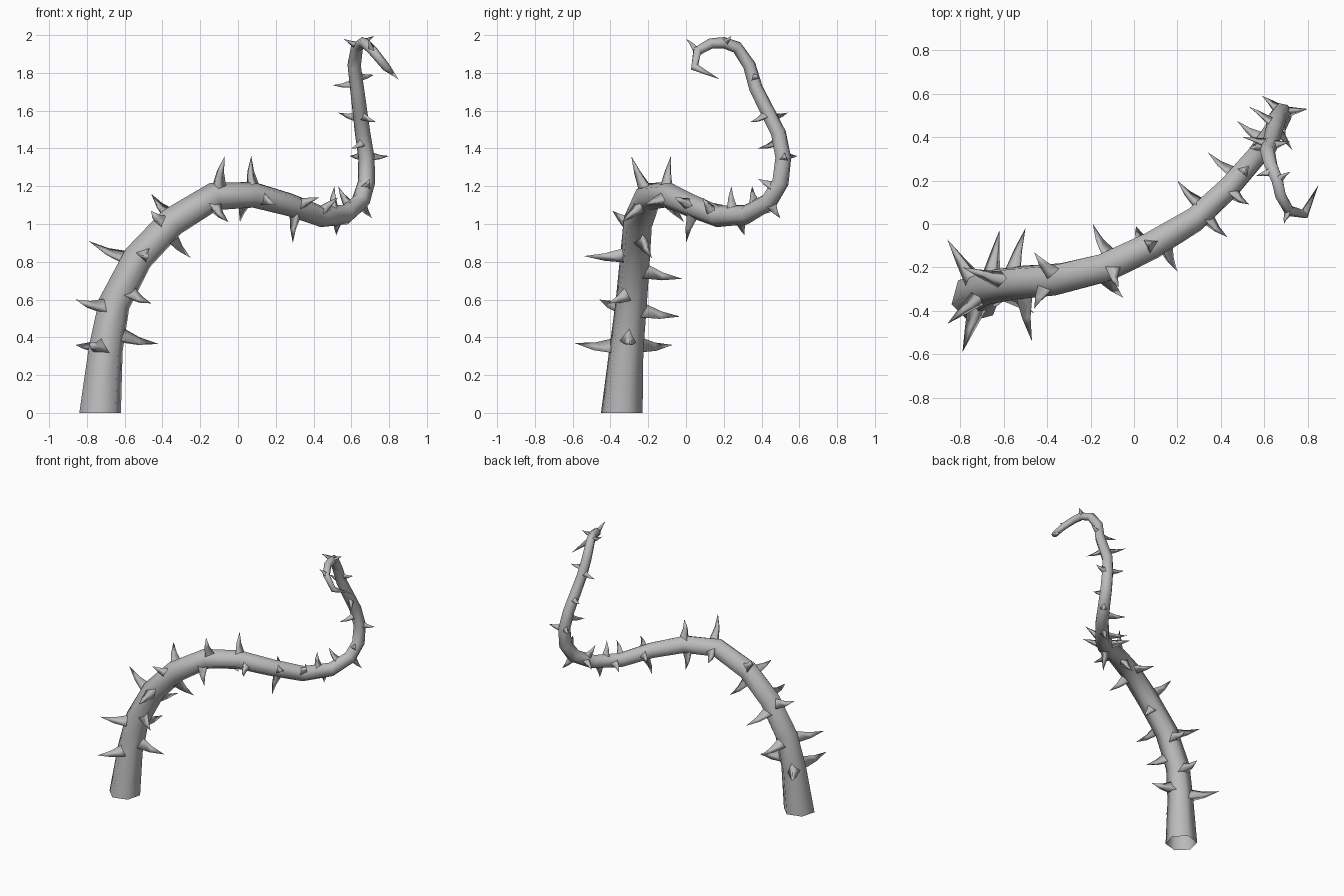
import bpy
import bmesh
from math import cos, sin, tau, radians
from mathutils import Vector
from mathutils.geometry import intersect_point_line

default_cube = bpy.data.objects.get("Cube")
if default_cube:
    bpy.data.objects.remove(default_cube, do_unlink=True)

grey = bpy.data.materials.new("vine grey")
grey.use_nodes = True
grey.diffuse_color = (.5, .5, .5, 1)
grey.node_tree.nodes["Principled BSDF"].inputs["Base Color"].default_value = (.5, .5, .5, 1)

# Centre line of the vine: x, y, z and radius
PATH = [
    (-.73, -.34, 0, .114), (-.7, -.315, .34, .093), (-.655, -.29, .58, .086),
    (-.53, -.27, .82, .082), (-.35, -.255, 1.01, .079), (-.13, -.2, 1.145, .074),
    (.08, -.1, 1.155, .069), (.28, .02, 1.1, .062), (.44, .17, 1.04, .057),
    (.57, .32, 1.05, .053), (.65, .44, 1.12, .05), (.68, .5, 1.22, .047),
    (.68, .515, 1.35, .044), (.66, .49, 1.48, .042), (.645, .43, 1.6, .04),
    (.63, .37, 1.72, .038), (.615, .335, 1.84, .036), (.63, .27, 1.935, .033),
    (.66, .2, 1.96, .03), (.675, .13, 1.955, .028), (.715, .06, 1.915, .026),
    (.785, .045, 1.83, .022),
]
VINE_TIP = Vector((.85, .18, 1.765))

# Thorn tips, from the root upwards
THORN_TIPS = [
    (-.79, -.59, .37), (-.86, -.07, .36), (-.42, -.3, .365), (-.62, -.03, .51),
    (-.86, -.46, .6), (-.46, -.41, .58), (-.5, -.02, .71), (-.47, -.54, .83),
    (-.79, -.2, .91), (-.25, -.18, .82), (-.46, -.13, 1.16), (-.46, -.39, 1.07),
    (-.07, -.29, 1.36), (.07, -.08, 1.36), (-.05, -.34, 1.01), (-.19, 0, 1.12),
    (.01, -.01, 1.01), (.29, 0, .9), (.2, -.22, 1.1), (.2, .2, 1.1),
    (.43, -.06, 1.14), (.34, .33, 1.03), (.51, .24, 1.2), (.52, .31, .94),
    (.53, .09, 1.14), (.53, .35, 1.2), (.71, .5, 1.03), (.475, .475, 1.07),
    (.7, .38, 1.24), (.8, .53, 1.36), (.6, .38, 1.4), (.59, .59, 1.36),
    (.53, .54, 1.59), (.73, .34, 1.54), (.5, .4, 1.735), (.72, .38, 1.79),
    (.56, .22, 1.98), (.72, .24, 1.995), (.69, 0, 1.98),
]

points = [Vector(p[:3]) for p in PATH]
radii = [p[3] for p in PATH]


def ring(bm, centre, across, up, radius, sides, turn=0):
    """Add one loop of vertices in the plane spanned by across and up."""
    return [bm.verts.new(centre + radius * (across * cos(turn + tau * i / sides)
                                            + up * sin(turn + tau * i / sides)))
            for i in range(sides)]


def skin(bm, rings, tip):
    """Join neighbouring loops with quads and close the last one to a point."""
    for low, high in zip(rings, rings[1:]):
        for i in range(len(low)):
            j = (i + 1) % len(low)
            bm.faces.new((low[i], low[j], high[j], high[i]))
    point = bm.verts.new(tip)
    last = rings[-1]
    for i in range(len(last)):
        bm.faces.new((last[i], last[(i + 1) % len(last)], point))


def finish(bm, name):
    """Turn the bmesh into a smooth shaded object."""
    bmesh.ops.recalc_face_normals(bm, faces=bm.faces)
    for face in bm.faces:
        face.smooth = True
    mesh = bpy.data.meshes.new(name)
    bm.to_mesh(mesh)
    bm.free()
    mesh.materials.append(grey)
    obj = bpy.data.objects.new(name, mesh)
    bpy.context.collection.objects.link(obj)
    return obj


def nearest_on_vine(target):
    """Closest centre line point, with the radius and direction there."""
    best = None
    for i in range(len(points) - 1):
        a, b = points[i], points[i + 1]
        t = intersect_point_line(target, a, b)[1]
        t = min(max(t, 0), 1)
        spot = a.lerp(b, t)
        distance = (target - spot).length
        if best is None or distance < best[0]:
            radius = radii[i] + (radii[i + 1] - radii[i]) * t
            best = (distance, spot, radius, (b - a).normalized())
    return best[1:]


# Six sided vine, with the cross-section carried along the bends untwisted
bm = bmesh.new()
rings = []
across = Vector((1, 0, 0))
ends = points + [VINE_TIP]
for i, point in enumerate(points):
    if i == 0:
        tangent = Vector((0, 0, 1))
    else:
        tangent = ((point - ends[i - 1]).normalized()
                   + (ends[i + 1] - point).normalized()).normalized()
    across = (across - tangent * across.dot(tangent)).normalized()
    rings.append(ring(bm, point, across, tangent.cross(across), radii[i], 6, radians(15)))
skin(bm, rings, VINE_TIP)
finish(bm, "vine")

# Three sided thorns, rooted inside the vine and bent slightly along its growth
bm = bmesh.new()
for tip in map(Vector, THORN_TIPS):
    spot, radius, growth = nearest_on_vine(tip)
    out = (tip - spot).normalized()
    root = spot + out * radius * .65
    length = (tip - root).length
    along = (growth - out * growth.dot(out)).normalized()
    side = out.cross(along)
    width = radius * .52 + .005
    middle = root.lerp(tip, .5) - along * length * .05
    loops = [ring(bm, root, along, side, width, 3),
             ring(bm, middle, along, side, width * .5, 3)]
    skin(bm, loops, tip)
finish(bm, "thorns")
